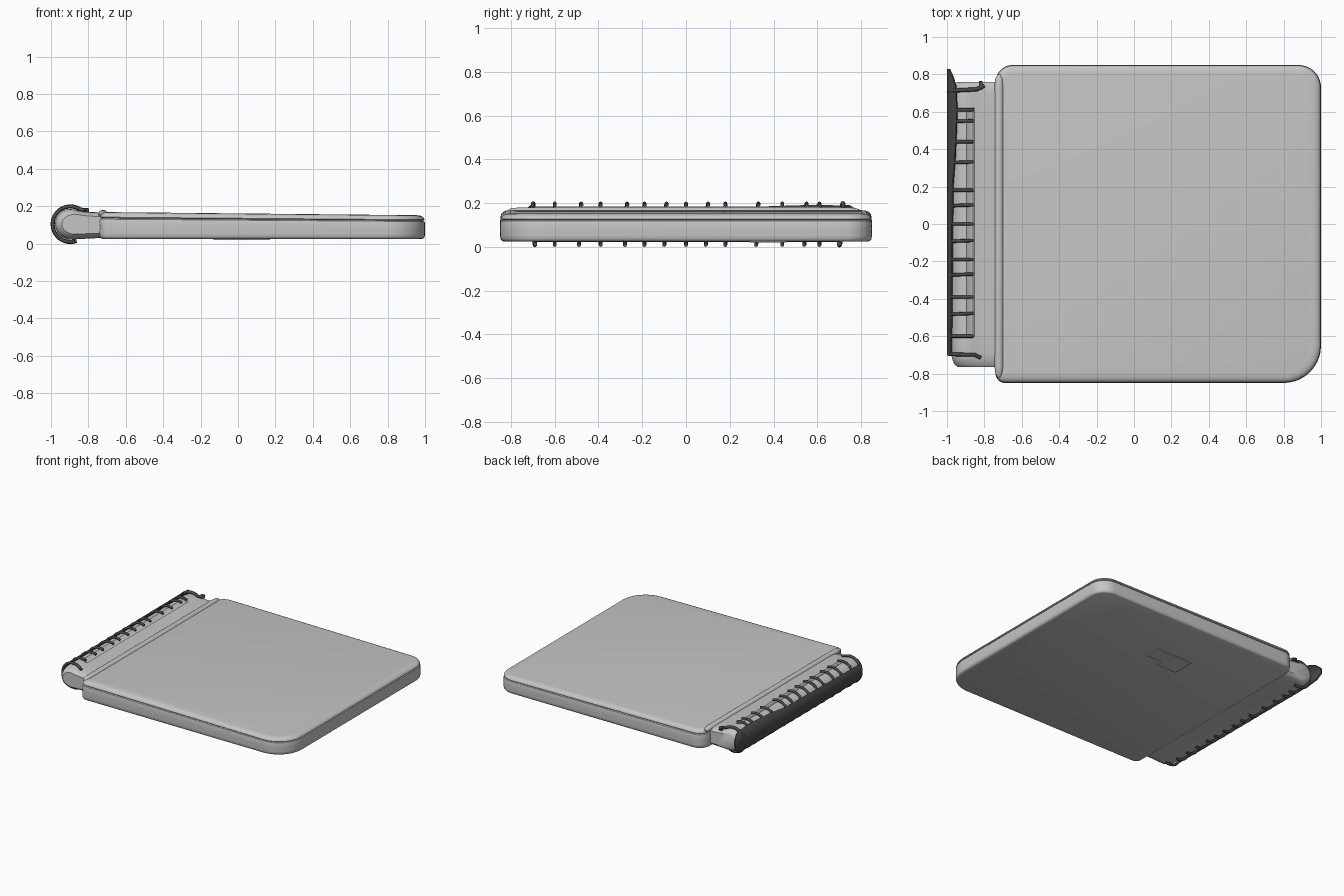
import bpy, bmesh, math
from mathutils import Vector

if "Cube" in bpy.data.objects:
    bpy.data.objects.remove(bpy.data.objects["Cube"])

def material(name, c):
    m = bpy.data.materials.new(name)
    m.diffuse_color = (*c, 1)
    m.use_nodes = True
    m.node_tree.nodes["Principled BSDF"].inputs["Base Color"].default_value = m.diffuse_color
    return m

GREY = material("light grey", (0.56, 0.56, 0.56))
DARK = material("dark wire grey", (0.07, 0.07, 0.07))
CX, CZ, R = -0.896, 0.104, 0.095      # axis and radius of the binding

def loft(name, rings, mat, closed=True, caps=True, angle=35):
    """Skin a list of equal-length vertex rings."""
    bm = bmesh.new()
    vs = [[bm.verts.new(p) for p in ring] for ring in rings]
    n = len(vs[0])
    for a, b in zip(vs, vs[1:]):
        for i in range(n if closed else n - 1):
            j = (i + 1) % n
            bm.faces.new((a[i], a[j], b[j], b[i]))
    if caps:
        bm.faces.new(vs[0][::-1])
        bm.faces.new(vs[-1])
    bmesh.ops.recalc_face_normals(bm, faces=bm.faces[:])
    me = bpy.data.meshes.new(name)
    bm.to_mesh(me)
    bm.free()
    ob = bpy.data.objects.new(name, me)
    bpy.context.collection.objects.link(ob)
    me.materials.append(mat)
    bpy.ops.object.select_all(action='DESELECT')
    ob.select_set(True)
    bpy.context.view_layer.objects.active = ob
    bpy.ops.object.shade_smooth_by_angle(angle=math.radians(angle))
    return ob

def outline(inset):
    """Rounded plan of the pad, with its own radius at each corner."""
    x0, x1, y = -0.74 + inset, 1 - inset, 0.85 - inset
    pts = []
    for cx, cy, r, start in ((x1, y, 0.12, 0), (x0, y, 0.09, 90),
                             (x0, -y, 0.05, 180), (x1, -y, 0.2, 270)):
        r = max(r - inset, 0.012)
        ox = cx - math.copysign(r, 1 if cx == x1 else -1)
        oy = cy - math.copysign(r, cy)
        for k in range(11):
            t = math.radians(start + 9 * k)
            pts.append((ox + r * math.cos(t), oy + r * math.sin(t)))
    return pts

def sloped(x, y, z):
    return (x, y, 0.025 + (z - 0.025) * (1 - 0.07 * (x + 0.74)))

def slab(name, levels):
    return loft(name, [[sloped(x, y, z) for x, y in outline(i)] for z, i in levels], GREY)

# Page block with back cover, and the front cover above a thin seam
slab("page_block", [(0.025, 0.016), (0.029, 0.008), (0.038, 0.002), (0.055, 0),
                    (0.09, 0.001), (0.12, 0), (0.131, 0.003), (0.135, 0.012), (0.14, 0.016)])
slab("front_cover", [(0.136, 0.016), (0.138, 0.006), (0.142, 0.003), (0.15, 0.005),
                     (0.16, 0.013), (0.166, 0.025), (0.169, 0.045)])

# Raised hinge ridge along the left edge of the cover
def ridge_ring(y, s):
    return [(-0.722 + 0.024 * s * math.cos(t), y, 0.159 + 0.022 * s * math.sin(t))
            for t in (k * math.tau / 20 for k in range(20))]
loft("hinge_ridge", [ridge_ring(-0.82, 0.3), ridge_ring(-0.80, 0.8), ridge_ring(-0.76, 1),
                     ridge_ring(0.74, 1), ridge_ring(0.78, 0.8), ridge_ring(0.80, 0.3)], GREY)

# Spine: rounded bar with a step beside the row of wire loops
def spine_profile(step):
    pts = [(-0.70, 0.032), (-0.80, 0.027)]
    r = 0.082
    for k in range(21):
        t = math.radians(270 - 9 * k)
        pts.append((CX + r * math.cos(t), CZ + r * math.sin(t)))
    pts += [(-0.868, CZ + 0.077 - step), (-0.862, CZ + 0.076 - step),
            (-0.852, CZ + 0.073), (-0.80, 0.170), (-0.70, 0.165)]
    return pts

def spine_ring(y, s, step=0.0):
    return [(-0.72 + (x + 0.72) * (0.6 + 0.4 * s), y, CZ + (z - CZ) * s)
            for x, z in spine_profile(step)]
loft("spine", [spine_ring(-0.765, 0.65), spine_ring(-0.75, 0.83), spine_ring(-0.72, 0.95),
               spine_ring(-0.69, 1), spine_ring(-0.605, 1), spine_ring(-0.60, 1, 0.014),
               spine_ring(0.615, 1, 0.014), spine_ring(0.62, 1), spine_ring(0.70, 1),
               spine_ring(0.735, 0.95), spine_ring(0.75, 0.83), spine_ring(0.76, 0.65)], GREY)

# Wire loops: swept tube following an arc round the spine
def wire(name, y, a0, a1, lean=0.0, tube=0.009, tail=None):
    path = []
    for k in range(25):
        t = math.radians(a0 + (a1 - a0) * k / 24)
        path.append(Vector((CX + R * math.cos(t), y + lean * (1 - k / 24), CZ + R * math.sin(t))))
    if tail:
        path.insert(0, Vector(tail))
    rings = []
    for i, p in enumerate(path):
        d = (path[min(i + 1, len(path) - 1)] - path[max(i - 1, 0)]).normalized()
        u = Vector((0, 1, 0))
        u = (u - d * u.dot(d)).normalized()
        v = d.cross(u)
        rings.append([p + tube * (math.cos(a) * u + math.sin(a) * v)
                      for a in (q * math.tau / 8 for q in range(8))])
    loft(name, rings, DARK, angle=60)

loops = [0.61, 0.54, 0.44, 0.32, 0.18, 0.09, 0, -0.1, -0.19, -0.28, -0.39, -0.49, -0.6]
for n, y in enumerate(loops):
    wire(f"wire_loop_{n + 1}", y, 68, 275, 0.012 if n % 2 else 0.0)
wire("end_loop_back", 0.70, 55, 290, 0.02, 0.011, (-0.80, 0.74, 0.178))
wire("end_loop_front", -0.69, 62, 285, -0.01, 0.010, (-0.82, -0.715, 0.175))
# Bent hook at the tail of the back loop
loft("wire_hook", [[(x, 0.742 + 0.022 * math.cos(a), 0.178 + 0.014 * math.sin(a))
                    for a in (q * math.tau / 10 for q in range(10))]
                   for x in (-0.83, -0.81)], DARK)

# Dark strip wrapping the outer side of the spine, flaring to a point at the back
def strip_ring(y, up, low):
    angs = [math.radians(180 - up + (up + low) * k / 12) for k in range(13)]
    out = [(CX + 0.103 * math.cos(t), y, CZ + 0.103 * math.sin(t)) for t in angs]
    inn = [(CX + 0.093 * math.cos(t), y, CZ + 0.093 * math.sin(t)) for t in reversed(angs)]
    return out + inn
loft("spine_strip", [strip_ring(*s) for s in (
    (-0.70, 34, 34), (-0.3, 38, 40), (0.2, 42, 42), (0.35, 52, 42), (0.6, 60, 42),
    (0.74, 55, 38), (0.79, 42, 26), (0.83, 20, 4))], DARK)

# Small notched patch on the underside
patch = [(-0.13, 0.29), (0.04, 0.29), (0.04, 0.34), (0.17, 0.34), (0.17, 0.46), (-0.13, 0.46)]
loft("underside_patch", [[(x, y, z) for x, y in patch] for z in (0.0195, 0.027)], GREY)
